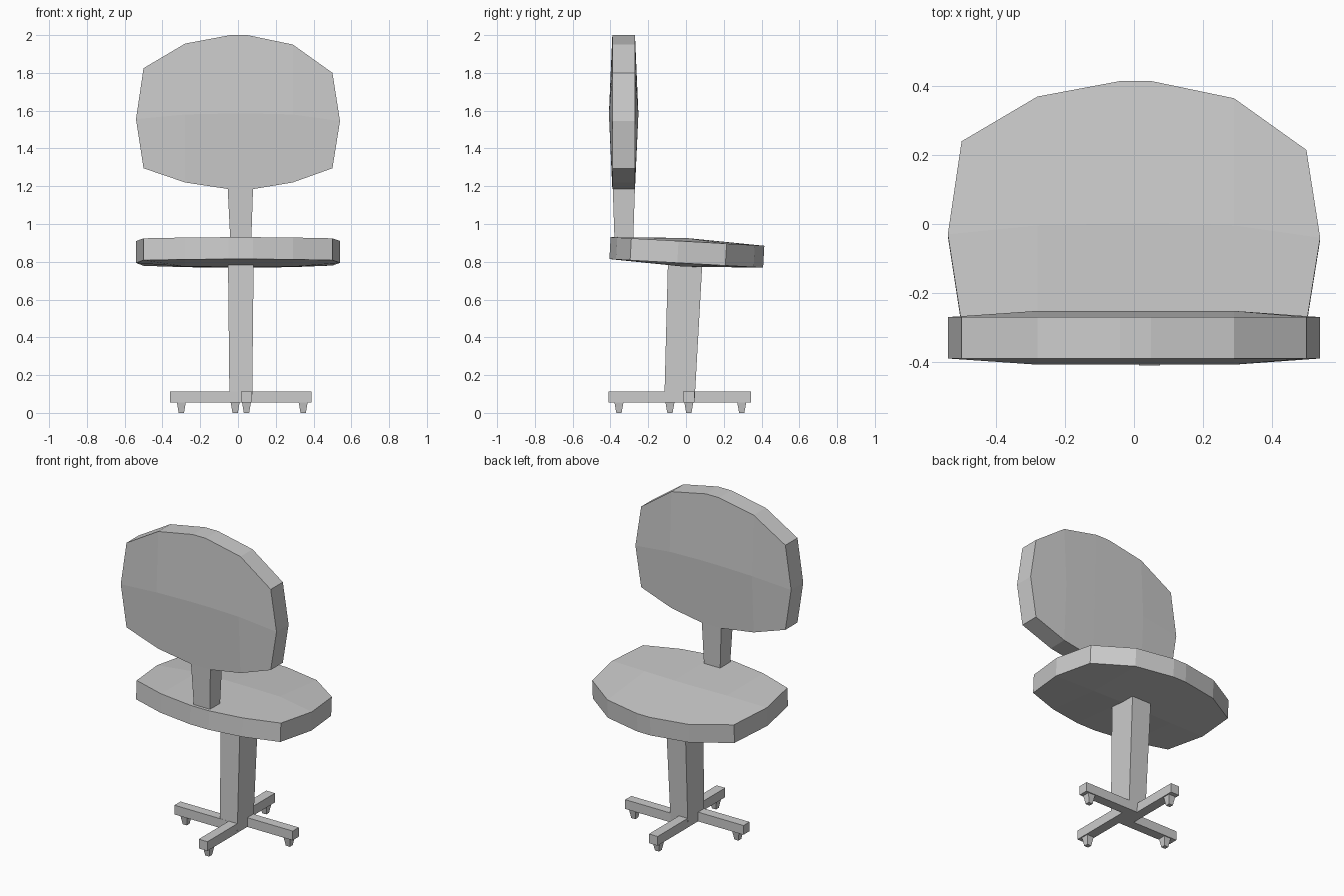
import bpy
import bmesh
from math import radians
from mathutils import Matrix, Vector

cube = bpy.data.objects.get("Cube")
if cube:
    bpy.data.objects.remove(cube, do_unlink=True)

grey = bpy.data.materials.new("light grey")
grey.use_nodes = True
colour = (0.6, 0.6, 0.6, 1)
grey.diffuse_color = colour
grey.node_tree.nodes["Principled BSDF"].inputs["Base Color"].default_value = colour


def finish(name, bm):
    bmesh.ops.recalc_face_normals(bm, faces=bm.faces)
    mesh = bpy.data.meshes.new(name)
    bm.to_mesh(mesh)
    bm.free()
    mesh.materials.append(grey)
    obj = bpy.data.objects.new(name, mesh)
    bpy.context.collection.objects.link(obj)
    return obj


def tapered_box(name, low, high):
    """Box between two rectangles given as (x0, x1, y0, y1, z)."""
    bm = bmesh.new()
    rings = []
    for x0, x1, y0, y1, z in (low, high):
        corners = ((x0, y0), (x1, y0), (x1, y1), (x0, y1))
        rings.append([bm.verts.new((x, y, z)) for x, y in corners])
    bm.faces.new(rings[0])
    bm.faces.new(rings[1])
    for i in range(4):
        j = (i + 1) % 4
        bm.faces.new((rings[0][i], rings[0][j], rings[1][j], rings[1][i]))
    return finish(name, bm)


# Rounded cushion: three rows of points, bulging along the middle row
FAR = [(-.5, .24), (-.28, .37), (-.04, .415), (.05, .415), (.29, .365), (.5, .215)]
MID = [(-.54, -.03), (-.28, -.005), (-.045, 0), (.08, 0), (.29, -.005), (.54, -.04)]
NEAR = [(-.5, -.29), (-.28, -.365), (-.05, -.4), (.08, -.4), (.29, -.365), (.5, -.29)]


def cushion(name, matrix, half):
    bm = bmesh.new()
    sides = []
    for sign in (-1, 1):
        grid = []
        for row in (NEAR, MID, FAR):
            line = []
            for i, (u, v) in enumerate(row):
                bulge = 0.018 if row is MID and 0 < i < len(row) - 1 else 0
                line.append(bm.verts.new(matrix @ Vector((u, v, sign * (half + bulge)))))
            grid.append(line)
        for a, b in zip(grid, grid[1:]):
            for i in range(len(a) - 1):
                bm.faces.new((a[i], a[i + 1], b[i + 1], b[i]))
        sides.append(grid[0] + [grid[1][-1]] + grid[2][::-1] + [grid[1][0]])
    lower, upper = sides
    for i in range(len(lower)):
        j = (i + 1) % len(lower)
        bm.faces.new((lower[i], lower[j], upper[j], upper[i]))
    return finish(name, bm)


# Seat slopes down slightly; backrest stands upright
cushion("seat", Matrix.Translation((0, -.003, .85)) @ Matrix.Rotation(radians(-3.2), 4, "X"), .058)
cushion("backrest", Matrix.Translation((0, -.33, 1.585)) @ Matrix.Rotation(radians(90), 4, "X"), .06)

# Stem joining seat and backrest, and the leaning post
tapered_box("backrest_stem", (-.04, .07, -.378, -.28, .9), (-.055, .08, -.388, -.27, 1.2))
tapered_box("post", (-.045, .075, -.115, .045, .055), (-.053, .083, -.095, .088, .82))

# Four arms set round the post, each with a tapered foot near its end
arms = {
    "right": (-.36, 0, -.115, -.055, (-.30, -.085)),
    "left": (0, .39, -.015, .045, (.345, .015)),
    "front": (.015, .075, -.41, 0, (.045, -.355)),
    "back": (-.045, .015, 0, .345, (-.015, .295)),
}
for side, (x0, x1, y0, y1, (fx, fy)) in arms.items():
    tapered_box(side + "_arm", (x0, x1, y0, y1, .055), (x0, x1, y0, y1, .113))
    low, high = .014, .024
    tapered_box(side + "_foot",
                (fx - low, fx + low, fy - low, fy + low, 0),
                (fx - high, fx + high, fy - high, fy + high, .057))
